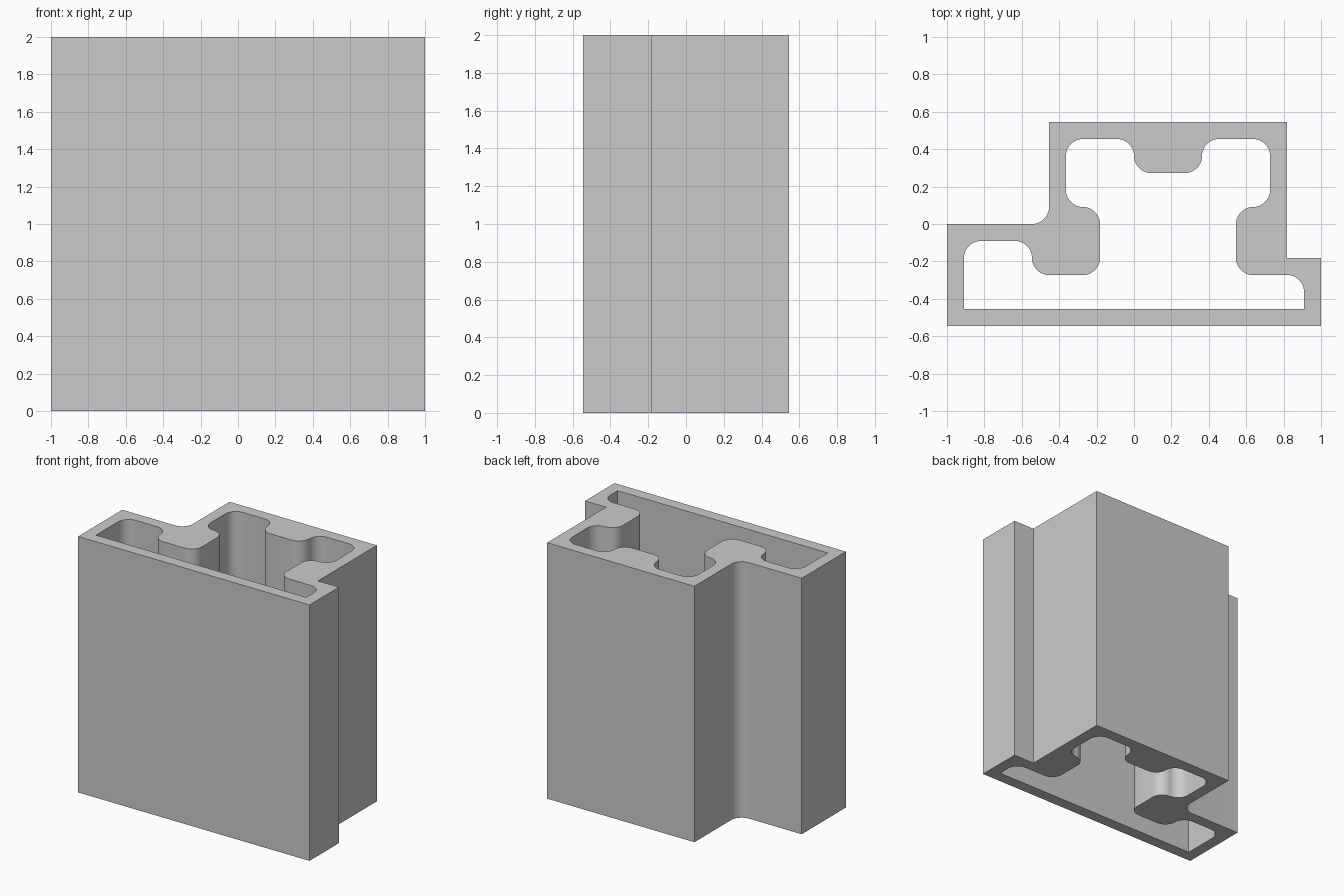
import bpy
import bmesh
from math import pi, sin, cos
from mathutils import Vector

cube = bpy.data.objects.get("Cube")
if cube:
    bpy.data.objects.remove(cube, do_unlink=True)

UNIT = 1 / 11      # the section is drawn on a grid of this pitch
HEIGHT = 2.0
SEGMENTS = 10      # facets per rounded corner

# Section corners in grid units: (x, y, fillet radius)
OUTER = [(-11, -6, 0), (11, -6, 0), (11, -2, 0), (9, -2, 0),
         (9, 6, 0), (-5, 6, 0), (-5, 0, 1), (-11, 0, 0)]
CAVITY = [(-10, -5, 0), (10, -5, 0), (10, -3, 1), (6, -3, 1), (6, 1, 1),
          (8, 1, 1), (8, 5, 1), (4, 5, 1), (4, 3, 1), (0, 3, 1), (0, 5, 1),
          (-4, 5, 1), (-4, 1, 1), (-2, 1, 1), (-2, -3, 1), (-6, -3, 1),
          (-6, -1, 1), (-10, -1, 1)]


def rounded_loop(corners):
    """Return the outline with its right-angled corners filleted."""
    points = []
    for i, (x, y, radius) in enumerate(corners):
        corner = Vector((x, y, 0))
        if not radius:
            points.append(corner)
            continue
        before = Vector((*corners[i - 1][:2], 0))
        after = Vector((*corners[(i + 1) % len(corners)][:2], 0))
        to_prev = (before - corner).normalized() * radius
        to_next = (after - corner).normalized() * radius
        centre = corner + to_prev + to_next
        for k in range(SEGMENTS + 1):
            a = k / SEGMENTS * pi / 2
            p = centre - to_next * cos(a) - to_prev * sin(a)
            # neighbouring fillets may share an end point
            if not points or (p - points[-1]).length > 1e-4:
                points.append(p)
    return points


# Flat section with its cavity, then extruded upwards
bm = bmesh.new()
for outline in (OUTER, CAVITY):
    verts = [bm.verts.new(p * UNIT) for p in rounded_loop(outline)]
    for i, v in enumerate(verts):
        bm.edges.new((verts[i - 1], v))
bmesh.ops.triangle_fill(bm, use_beauty=True, use_dissolve=False, edges=bm.edges[:])
result = bmesh.ops.extrude_face_region(bm, geom=bm.faces[:], use_keep_orig=True)
top = [g for g in result["geom"] if isinstance(g, bmesh.types.BMVert)]
bmesh.ops.translate(bm, verts=top, vec=(0, 0, HEIGHT))
bmesh.ops.recalc_face_normals(bm, faces=bm.faces[:])

mesh = bpy.data.meshes.new("extruded_profile")
bm.to_mesh(mesh)
bm.free()
profile = bpy.data.objects.new("extruded_profile", mesh)
bpy.context.collection.objects.link(profile)

# Plain grey metal
grey = bpy.data.materials.new("plain_grey")
grey.use_nodes = True
colour = (0.6, 0.6, 0.6, 1)
grey.diffuse_color = colour
grey.node_tree.nodes["Principled BSDF"].inputs["Base Color"].default_value = colour
mesh.materials.append(grey)

# Smooth fillets, crisp corners
bpy.context.view_layer.objects.active = profile
profile.select_set(True)
bpy.ops.object.shade_smooth_by_angle(angle=pi / 6)
